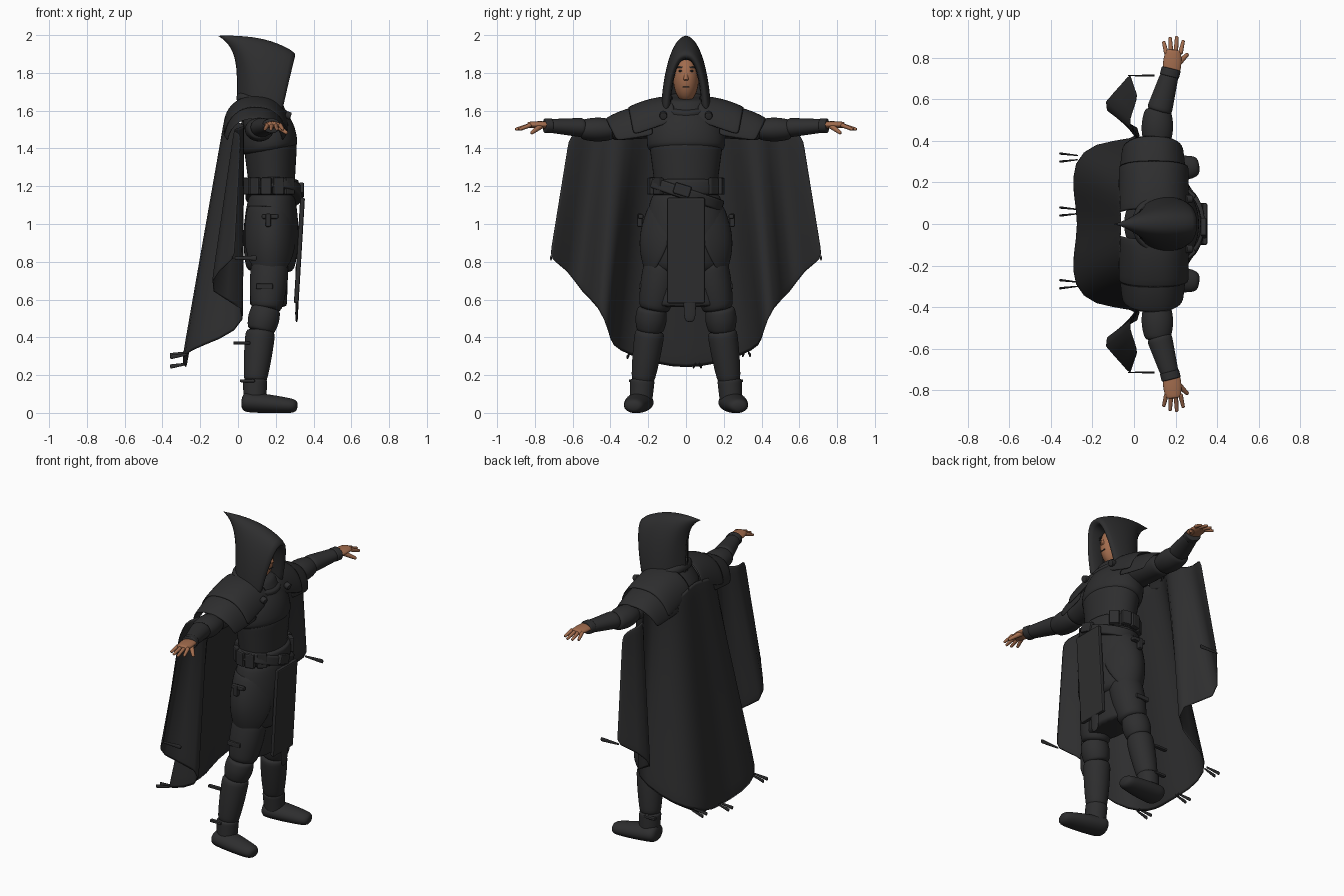
import bpy, bmesh, math
from math import sin, cos, pi
from mathutils import Vector

cube = bpy.data.objects.get("Cube")
if cube:
    bpy.data.objects.remove(cube)


def material(name, red, green, blue):
    mat = bpy.data.materials.new(name)
    mat.use_nodes = True
    mat.diffuse_color = (red, green, blue, 1)
    mat.node_tree.nodes["Principled BSDF"].inputs["Base Color"].default_value = mat.diffuse_color
    return mat


CLOTH = material("charcoal cloth", .027, .027, .028)
SKIN = material("tan skin", .36, .15, .075)


def mirror_across(obj):
    """Repeat a part on the opposite side of the body."""
    modifier = obj.modifiers.new("other side", "MIRROR")
    modifier.use_axis = (False, True, False)
    modifier.use_mirror_merge = False


def surface(name, rows, mat=CLOTH, closed=False, thick=0, paired=False):
    """Skin rows of points; closed rows make a capped tube, open rows a cloth sheet."""
    bm = bmesh.new()
    grid = [[bm.verts.new(point) for point in row] for row in rows]
    count = len(rows[0])
    for lower, upper in zip(grid, grid[1:]):
        for i in range(count if closed else count - 1):
            j = (i + 1) % count
            bm.faces.new((lower[i], lower[j], upper[j], upper[i]))
    if closed:
        bm.faces.new(grid[0])
        bm.faces.new(grid[-1])
    bmesh.ops.recalc_face_normals(bm, faces=bm.faces)
    mesh = bpy.data.meshes.new(name)
    bm.to_mesh(mesh)
    bm.free()
    for face in mesh.polygons:
        face.use_smooth = True
    mesh.materials.append(mat)
    obj = bpy.data.objects.new(name, mesh)
    bpy.context.collection.objects.link(obj)
    if thick:
        obj.modifiers.new("thickness", "SOLIDIFY").thickness = thick
    smooth = obj.modifiers.new("smooth", "SUBSURF")
    smooth.levels = smooth.render_levels = 1
    if paired:
        mirror_across(obj)


def segment(name, start, end, first, last, bulge=0, depth=1, tip=.85, mat=CLOTH, paired=True):
    """Tapered round part between two points, with an oval section and softened ends."""
    start, end = Vector(start), Vector(end)
    along = (end - start).normalized()
    side = Vector((0, 1, 0)) if abs(along.x) > .7 else Vector((1, 0, 0))
    side = (side - along * side.dot(along)).normalized()
    other = along.cross(side)
    rows = []
    for t in (0, .06, .2, .4, .6, .8, .94, 1):
        radius = first + (last - first) * t + bulge * sin(pi * t)
        if t in (0, 1):
            radius *= tip
        angles = [i * pi / 10 for i in range(20)]
        rows.append([start.lerp(end, t) + radius * (side * depth * cos(a) + other * sin(a)) for a in angles])
    surface(name, rows, mat, closed=True, paired=paired)


def arch(name, ribs, place, paired=False):
    """Cloth sheet over arched ribs: low and high position, half width, low and high z, lean."""
    rows = []
    for low, high, width, bottom, top, lean in ribs:
        row = []
        for i in range(19):
            rise, run = sin(pi * i / 18), cos(pi * i / 18)
            across = math.copysign(abs(run) ** .8, run) * width * (1.1 - .1 * rise)
            row.append(place(low + (high - low) * rise ** lean, across, bottom + (top - bottom) * rise))
        rows.append(row)
    surface(name, rows, thick=.008, paired=paired)


def block(name, centre, size, turn=(0, 0, 0), paired=False):
    bpy.ops.mesh.primitive_cube_add(size=1, location=centre, rotation=turn)
    obj = bpy.context.object
    obj.name, obj.scale = name, size
    bpy.ops.object.transform_apply(location=True, rotation=True, scale=True)
    obj.data.materials.append(CLOTH)
    bevel = obj.modifiers.new("bevel", "BEVEL")
    bevel.width, bevel.segments = min(.008, min(size) / 3), 2
    if paired:
        mirror_across(obj)


# Head and face
bpy.ops.mesh.primitive_uv_sphere_add(segments=24, ring_count=16, location=(.15, 0, 1.77), scale=(.09, .068, .125))
head = bpy.context.object
head.name = "head"
head.data.materials.append(SKIN)
bpy.ops.object.shade_smooth()
segment("nose", (.22, 0, 1.82), (.24, 0, 1.76), .007, .014, mat=SKIN, paired=False)
block("mouth", (.234, 0, 1.725), (.006, .036, .005))
block("eyes", (.226, .03, 1.81), (.008, .02, .008), paired=True)
block("eyebrows", (.22, .03, 1.83), (.009, .034, .008), paired=True)

# Hood with a backward point, its rim turned inside
ribs = []
for i in range(7):
    u = i / 6
    width = .004 + .118 * math.sqrt(sin(.75 * pi * u))
    ribs.append((.255 * u - .01, .43 * u - .11, width, 1.6, 2 - .1 * u ** 3, 1 + 5 * (1 - u) ** 2))
ribs.append((.23, .29, .072, 1.62, 1.87, 1))
ribs.append((.15, .18, .072, 1.62, 1.87, 1))
arch("hood", ribs, lambda pos, across, z: (pos, across, z))

# Torso, collar and scarf
segment("waist", (.18, 0, 1.18), (.17, 0, 1.44), .165, .2, depth=.73, paired=False)
segment("chest", (.17, 0, 1.38), (.13, 0, 1.64), .205, .11, bulge=.045, depth=.73, paired=False)
segment("collar", (.11, 0, 1.53), (.13, 0, 1.67), .19, .11, bulge=.01, depth=.9, paired=False)
segment("scarf_fold", (.12, 0, 1.6), (.14, 0, 1.65), .14, .14, bulge=.01, paired=False)
segment("clasps", (.25, .12, 1.58), (.28, .12, 1.57), .02, .02)

# Belts and pouches
segment("belt", (.18, 0, 1.15), (.18, 0, 1.24), .185, .18, bulge=.006, depth=.78, paired=False)
segment("slanted_belt", (.19, -.01, 1.13), (.19, .01, 1.19), .21, .21, depth=.73, paired=False)
block("buckle", (.335, -.02, 1.18), (.03, .09, .06), (-.3, 0, 0))
for i in range(11):
    angle = math.radians(50 + i * 26)
    block("belt_pouch", (.18 + .14 * cos(angle), .19 * sin(angle), 1.2), (.03, .06, .09), (0, 0, angle))

# Hips, tunic skirt and front tabard
segment("hips", (.18, 0, 1.18), (.17, 0, .74), .175, .19, bulge=.04, depth=.67, paired=False)
segment("tunic_skirt", (.17, 0, .85), (.16, 0, .56), .2, .2, depth=.5, tip=.97, paired=False)
block("front_tabard", (.325, 0, .86), (.025, .2, .56), (0, .06, 0))
segment("tabard_tongue", (.315, .02, .8), (.31, .02, .48), .04, .03, depth=.25, tip=.5, paired=False)

# Curved hip plates that narrow to a point
rows = []
for i in range(7):
    t = i / 6
    swell = sin(pi * t)
    spread = 1.25 * (1 - .8 * t ** 4)
    angles = [pi / 2 + spread * (k / 5 - 1) for k in range(11)]
    rows.append([(.17 + (.13 + .02 * swell) * cos(a), (.2 + .05 * swell) * sin(a), 1.1 - .4 * t) for a in angles])
surface("hip_plates", rows, thick=.012, paired=True)
block("hip_straps", (.17, .24, 1.04), (.09, .03, .025), paired=True)
block("hip_buckles", (.16, .245, 1.02), (.03, .03, .07), paired=True)

# Legs and boots
segment("thighs", (.17, .12, .8), (.15, .17, .54), .1, .08, bulge=.01)
segment("knee_pads", (.15, .18, .56), (.12, .19, .43), .075, .07, bulge=.012)
segment("shins", (.12, .19, .44), (.09, .23, .16), .08, .06, bulge=.005)
segment("ankles", (.09, .23, .18), (.09, .24, .05), .066, .06)
segment("boots", (.02, .24, .06), (.315, .28, .035), .055, .035, bulge=.005, depth=1.4, tip=.6)
block("thigh_straps", (.14, .24, .67), (.09, .02, .03), paired=True)
block("shin_straps", (.02, .26, .37), (.09, .025, .016), paired=True)
block("ankle_straps", (.05, .29, .17), (.08, .025, .016), paired=True)

# Arms and hands
segment("upper_arms", (.12, .15, 1.54), (.11, .4, 1.5), .085, .06, depth=1.15)
segment("elbow_puffs", (.11, .38, 1.5), (.115, .56, 1.5), .052, .05, bulge=.014, depth=1.2)
segment("forearms", (.12, .54, 1.51), (.175, .73, 1.52), .053, .036, depth=1.2)
segment("cuffs", (.17, .71, 1.52), (.18, .75, 1.52), .04, .04, depth=1.2)
segment("palms", (.18, .73, 1.525), (.19, .84, 1.525), .018, .015, bulge=.003, depth=2.3, mat=SKIN)
for i, reach in enumerate((.88, .9, .905, .885)):
    fan = i - 1.5
    segment("fingers", (.19 + fan * .022, .82, 1.525), (.19 + fan * .032, reach, 1.5), .012, .008, mat=SKIN)
segment("thumbs", (.2, .76, 1.525), (.26, .82, 1.48), .017, .009, mat=SKIN)

# Two overlapping shoulder mantles
thirds = [i / 3 for i in range(4)]
arch("inner_mantle", [(.05 + .23 * u, .07 + .24 * u, .155, 1.55 - .08 * u, 1.68 - .06 * u * u, 1) for u in thirds],
     lambda pos, across, z: (.095 + across, pos, z), paired=True)
arch("outer_mantle", [(.17 + .2 * u, .2 + .23 * u, .155 - .02 * u, 1.47 - .03 * u, 1.63 - .07 * u * u, 1) for u in thirds],
     lambda pos, across, z: (.09 + across, pos, z), paired=True)

# Cape with deep folds that deepen towards the hem
half_hem = [(-.27, 0, .23), (-.3, .15, .25), (-.3, .3, .3), (-.2, .4, .35), (0, .41, .42),
            (.06, .46, .56), (-.19, .55, .63), (-.1, .63, .76), (-.02, .73, .81)]
hem = [Vector((x, -y, z)) for x, y, z in reversed(half_hem[1:])] + [Vector(point) for point in half_hem]
shoulder = []
for i, point in enumerate(hem):
    v = i / 8 - 1
    shoulder.append(Vector((.3 * point.x + .02, .62 * v, 1.6 - .125 * abs(v))))
surface("cape", [[a.lerp(b, r / 9) for a, b in zip(shoulder, hem)] for r in range(10)], thick=.008)

# Loose strap ends on the hem
for y, z in ((.32, .32), (.06, .26), (-.29, .31)):
    for spread in (-.02, .02):
        segment("hem_strap", (-.27, y + spread / 2, z), (-.36, y + spread, z - .015), .006, .012, depth=.5, paired=False)
segment("wing_straps", (-.03, .715, .82), (.1, .715, .82), .006, .014, depth=.4)
